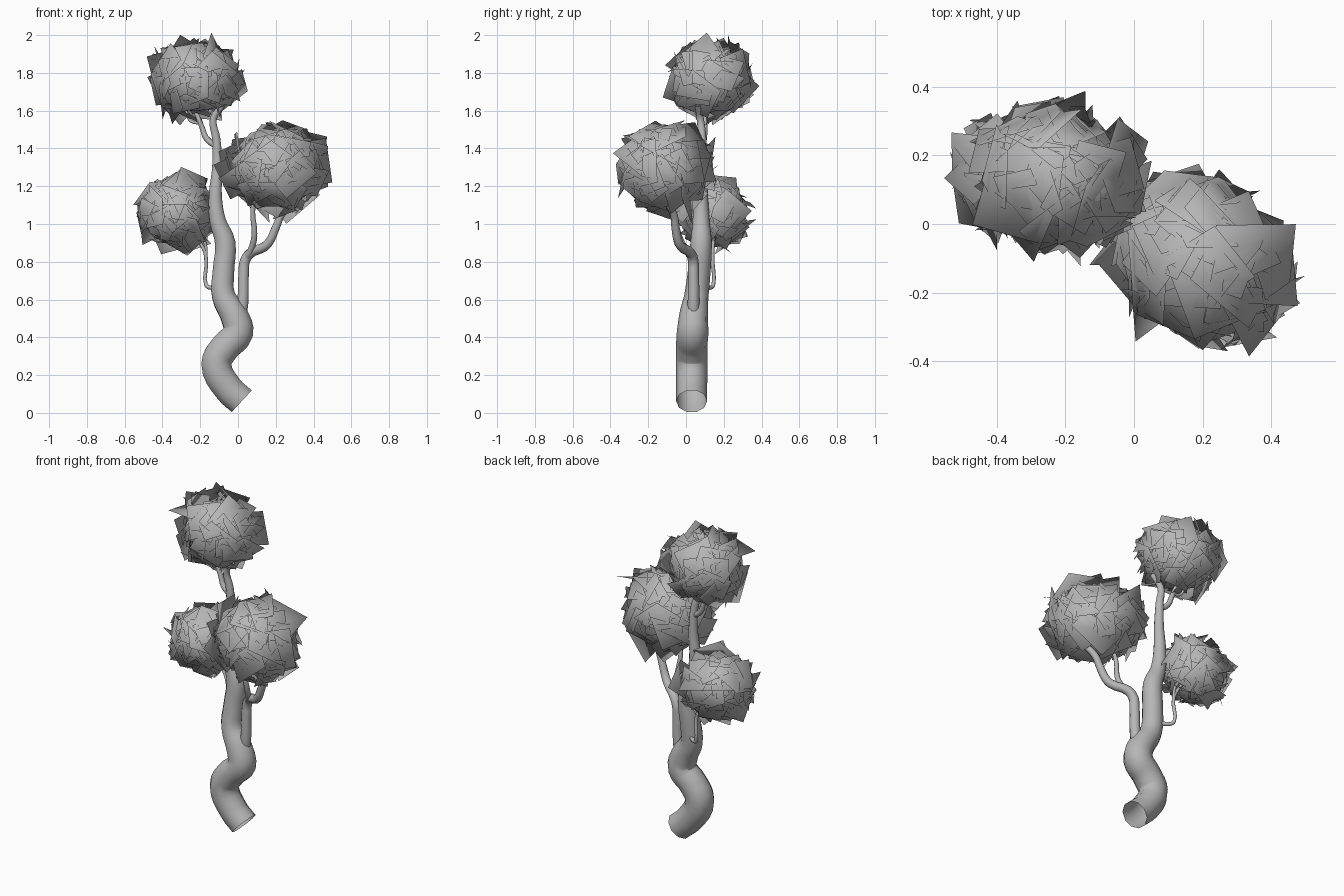
import bpy, math, random
from mathutils import Vector, Matrix

random.seed(5)
if "Cube" in bpy.data.objects:
    bpy.data.objects.remove(bpy.data.objects["Cube"], do_unlink=True)

grey = bpy.data.materials.new("plain_grey")
grey.use_nodes = True
colour = (0.47, 0.47, 0.47, 1)
grey.diffuse_color = colour
grey.node_tree.nodes["Principled BSDF"].inputs["Base Color"].default_value = colour


def add_object(name, mesh):
    obj = bpy.data.objects.new(name, mesh)
    bpy.context.collection.objects.link(obj)
    mesh.materials.clear()
    mesh.materials.append(grey)
    return obj


def limb(name, points):
    """Open tapering tube through (x, y, z, radius) points."""
    curve = bpy.data.curves.new(name + "_path", "CURVE")
    curve.dimensions = "3D"
    curve.bevel_depth = 1
    curve.bevel_resolution = 3
    curve.resolution_u = 4
    spline = curve.splines.new("BEZIER")
    spline.bezier_points.add(len(points) - 1)
    for knot, (x, y, z, r) in zip(spline.bezier_points, points):
        knot.co = (x, y, z)
        knot.radius = r
        knot.handle_left_type = knot.handle_right_type = "AUTO"
    helper = bpy.data.objects.new(name + "_path", curve)
    bpy.context.collection.objects.link(helper)
    bpy.context.view_layer.update()
    graph = bpy.context.evaluated_depsgraph_get()
    mesh = bpy.data.meshes.new_from_object(helper.evaluated_get(graph))
    bpy.data.objects.remove(helper, do_unlink=True)
    for face in mesh.polygons:
        face.use_smooth = True
    add_object(name, mesh)


def leaf_clump(name, centre, radii, yaw, count, size):
    """Square leaf cards lying roughly along a turned ellipsoid, shaded as one round mass."""
    radii = Vector(radii)
    verts, faces, normals = [], [], []
    for i in range(count):
        # Even spread of directions over the sphere
        height = 1 - 2 * (i + 0.5) / count
        turn = i * math.pi * (3 - math.sqrt(5))
        ring = math.sqrt(1 - height * height)
        out = Vector((ring * math.cos(turn), ring * math.sin(turn), height))
        tilt = Vector([random.gauss(0, 0.36) for _ in range(3)])
        facing = (out + tilt).normalized().to_track_quat("Z", "Y").to_matrix()
        facing = facing @ Matrix.Rotation(random.uniform(0, math.tau), 3, "Z")
        place = out * random.uniform(0.8, 0.99) * radii
        half = size * random.uniform(0.3, 0.6)
        start = len(verts)
        for u, v in ((-1, -1), (1, -1), (1, 1), (-1, 1)):
            corner = place + facing @ Vector((u * half, v * half, 0))
            verts.append(corner)
            normals.append(corner.normalized())
        faces.append(list(range(start, start + 4)))
    mesh = bpy.data.meshes.new(name)
    mesh.from_pydata(verts, [], faces)
    for face in mesh.polygons:
        face.use_smooth = True
    mesh.normals_split_custom_set_from_vertices(normals)
    cards = add_object(name, mesh)
    cards.location = centre
    cards.rotation_euler.z = math.radians(yaw)

    # Rounded mass behind the cards
    bpy.ops.mesh.primitive_uv_sphere_add(segments=24, ring_count=14, location=centre)
    core = bpy.context.object
    core.name = name + "_core"
    core.scale = radii * 0.9
    core.rotation_euler.z = math.radians(yaw)
    bpy.ops.object.shade_smooth()
    core.data.materials.append(grey)


# Winding trunk
limb("trunk", [
    (0.02, 0.03, 0.062, 0.082), (-0.05, 0.03, 0.127, 0.082), (-0.114, 0.03, 0.26, 0.084),
    (-0.07, 0.03, 0.345, 0.083), (0.0, 0.035, 0.425, 0.084), (-0.018, 0.04, 0.51, 0.077),
    (-0.077, 0.055, 0.62, 0.064), (-0.077, 0.07, 0.75, 0.06), (-0.068, 0.08, 0.9, 0.057),
    (-0.108, 0.08, 1.02, 0.045), (-0.12, 0.08, 1.15, 0.036), (-0.11, 0.085, 1.3, 0.028),
    (-0.115, 0.085, 1.45, 0.023), (-0.13, 0.075, 1.56, 0.019), (-0.08, 0.06, 1.63, 0.014)])

# Branches
limb("large_branch", [
    (0.01, 0.04, 0.48, 0.03), (0.025, 0.04, 0.58, 0.031), (0.03, 0.04, 0.74, 0.029),
    (0.037, 0.038, 0.805, 0.028), (0.065, 0.025, 0.845, 0.027), (0.14, -0.025, 0.88, 0.025),
    (0.165, -0.04, 0.905, 0.024), (0.2, -0.055, 0.98, 0.022), (0.23, -0.065, 1.05, 0.02),
    (0.29, -0.11, 1.13, 0.017)])
limb("middle_branch", [
    (0.045, 0.03, 0.82, 0.02), (0.075, -0.01, 0.88, 0.017), (0.087, -0.04, 0.95, 0.015),
    (0.078, -0.06, 1.06, 0.013), (0.09, -0.08, 1.16, 0.01)])
limb("thin_branch", [
    (-0.09, 0.09, 0.67, 0.013), (-0.155, 0.135, 0.665, 0.011), (-0.17, 0.145, 0.68, 0.01),
    (-0.17, 0.14, 0.83, 0.01), (-0.2, 0.145, 0.9, 0.009), (-0.26, 0.15, 0.98, 0.008)])
limb("thin_branch_twig", [
    (-0.17, 0.14, 0.81, 0.009), (-0.175, 0.145, 0.9, 0.008), (-0.22, 0.15, 0.97, 0.007)])
limb("top_branch", [
    (-0.11, 0.085, 1.41, 0.017), (-0.165, 0.095, 1.45, 0.016), (-0.19, 0.1, 1.51, 0.014),
    (-0.21, 0.1, 1.56, 0.012), (-0.24, 0.12, 1.64, 0.01)])
limb("top_twig", [
    (-0.19, 0.1, 1.535, 0.009), (-0.25, 0.1, 1.545, 0.008), (-0.28, 0.12, 1.62, 0.007)])
limb("side_branch", [
    (-0.11, 0.08, 1.04, 0.02), (-0.16, 0.1, 1.06, 0.015), (-0.24, 0.14, 1.08, 0.01)])

# Foliage
leaf_clump("top_foliage", (-0.225, 0.135, 1.765), (0.225, 0.18, 0.172), -15, 130, 0.17)
leaf_clump("right_foliage", (0.195, -0.11, 1.295), (0.25, 0.195, 0.195), -33, 130, 0.2)
leaf_clump("left_foliage", (-0.325, 0.145, 1.06), (0.19, 0.15, 0.17), 25, 120, 0.15)
